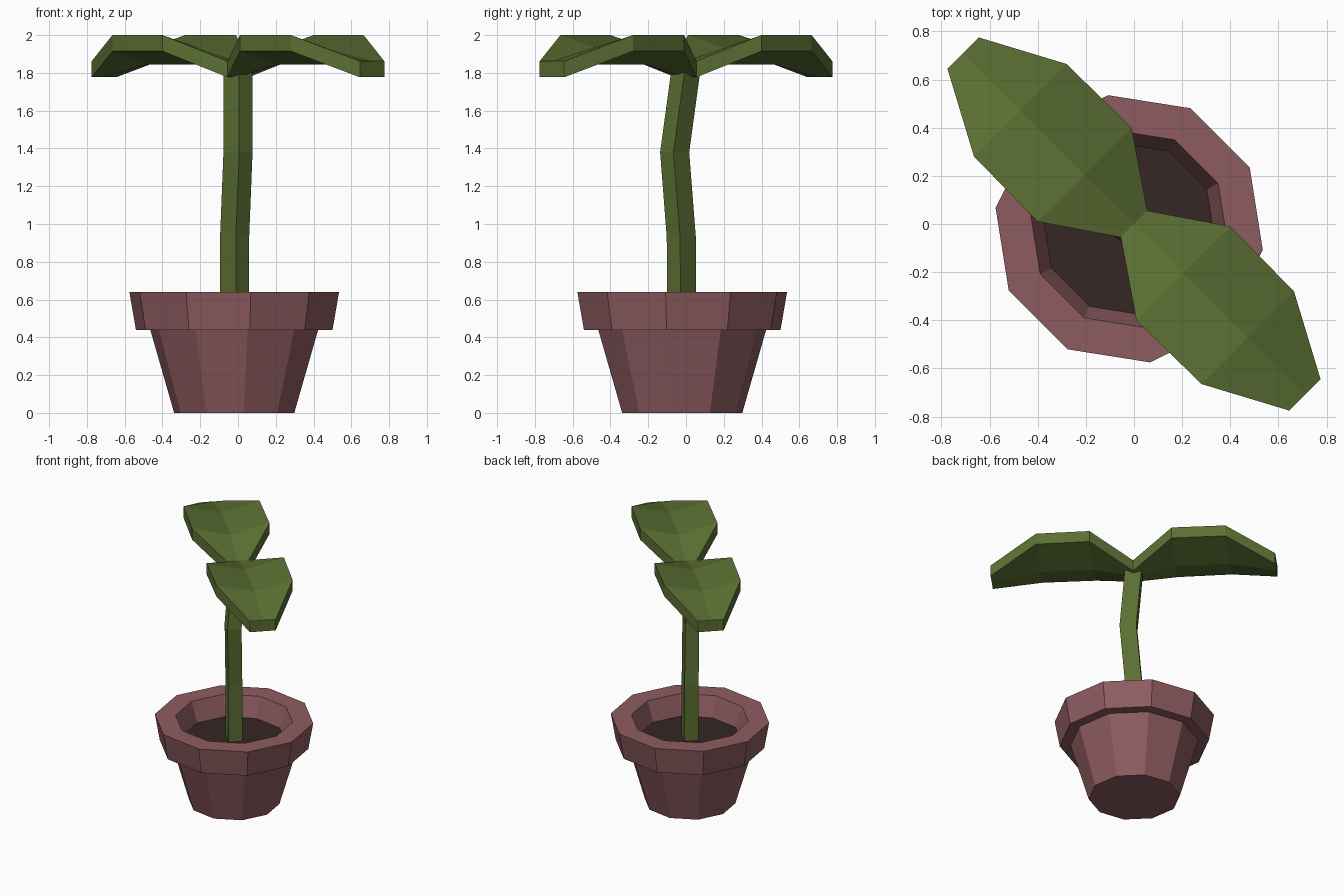
import bpy
from math import cos, sin, radians, sqrt

if "Cube" in bpy.data.objects:
    bpy.data.objects.remove(bpy.data.objects["Cube"])

CX = CY = -0.02      # pot axis
S = 1 / sqrt(2)


def material(name, rgb):
    m = bpy.data.materials.new(name)
    m.diffuse_color = (*rgb, 1)
    m.use_nodes = True
    m.node_tree.nodes["Principled BSDF"].inputs["Base Color"].default_value = m.diffuse_color
    return m


def make(name, verts, faces, mat):
    me = bpy.data.meshes.new(name)
    me.from_pydata(verts, [], faces)
    me.materials.append(mat)
    ob = bpy.data.objects.new(name, me)
    bpy.context.collection.objects.link(ob)
    return ob


def ring(r, z, n=10, turn=27):
    return [(CX + r * cos(radians(turn + 360 / n * i)),
             CY + r * sin(radians(turn + 360 / n * i)), z) for i in range(n)]


def loft(rings, n):
    """Quads between consecutive rings of n points."""
    return [(k * n + i, k * n + (i + 1) % n, (k + 1) * n + (i + 1) % n, (k + 1) * n + i)
            for k in range(rings - 1) for i in range(n)]


def diagonal(u, v):
    """Leaf direction u and cross direction v to x, y."""
    return (u + v) * S, (v - u) * S


clay = material("clay", (0.27, 0.107, 0.117))
earth = material("earth", (0.035, 0.02, 0.017))
green = material("green", (0.105, 0.16, 0.033))

# Pot: ten-sided lathe with an overhanging rim and sloped inner wall
profile = [(0.322, 0), (0.45, 0.44), (0.527, 0.44), (0.562, 0.64), (0.415, 0.64), (0.362, 0.49)]
verts = [p for r, z in profile for p in ring(r, z)]
make("pot", verts, loft(len(profile), 10) + [tuple(range(9, -1, -1))], clay)

# Soil
make("soil", ring(0.362, 0.49), [tuple(range(10))], earth)

# Stem: four-sided, bent, set diagonally
path = [(-0.018, -0.022, 0.485), (-0.018, -0.025, 0.93), (0, -0.06, 1.38), (0, 0, 1.82)]
verts = []
for x, y, z in path:
    for a, b in ((1, -1), (1, 1), (-1, 1), (-1, -1)):
        dx, dy = diagonal(0.059 * a, 0.05 * b)
        verts.append((x + dx, y + dy, z))
make("stem", verts, loft(4, 4) + [(3, 2, 1, 0), (12, 13, 14, 15)], green)

# Leaves: stations along the midrib (distance, half width, edge height, rib height)
stations = [(0, 0.078, 1.862, 1.862), (0.29, 0.276, 2.0, 1.93),
            (0.668, 0.272, 2.0, 1.93), (1.004, 0.092, 1.862, 1.862)]
THICK = 0.085
for name, side in (("front_leaf", 1), ("back_leaf", -1)):
    verts = []
    for u, w, ze, zr in stations:
        # cross-section loop: top edge to edge, then back underneath
        for v, z in ((-w, ze), (0, zr), (w, ze),
                     (w, ze - THICK), (0, zr - THICK), (-w, ze - THICK)):
            x, y = diagonal(u, v)
            verts.append((side * x, side * y, z))
    faces = loft(4, 6) + [(5, 4, 3, 2, 1, 0), (18, 19, 20, 21, 22, 23)]
    # seen from above the loop runs the wrong way, so flip the normals outward
    make(name, verts, [f[::-1] for f in faces], green)
